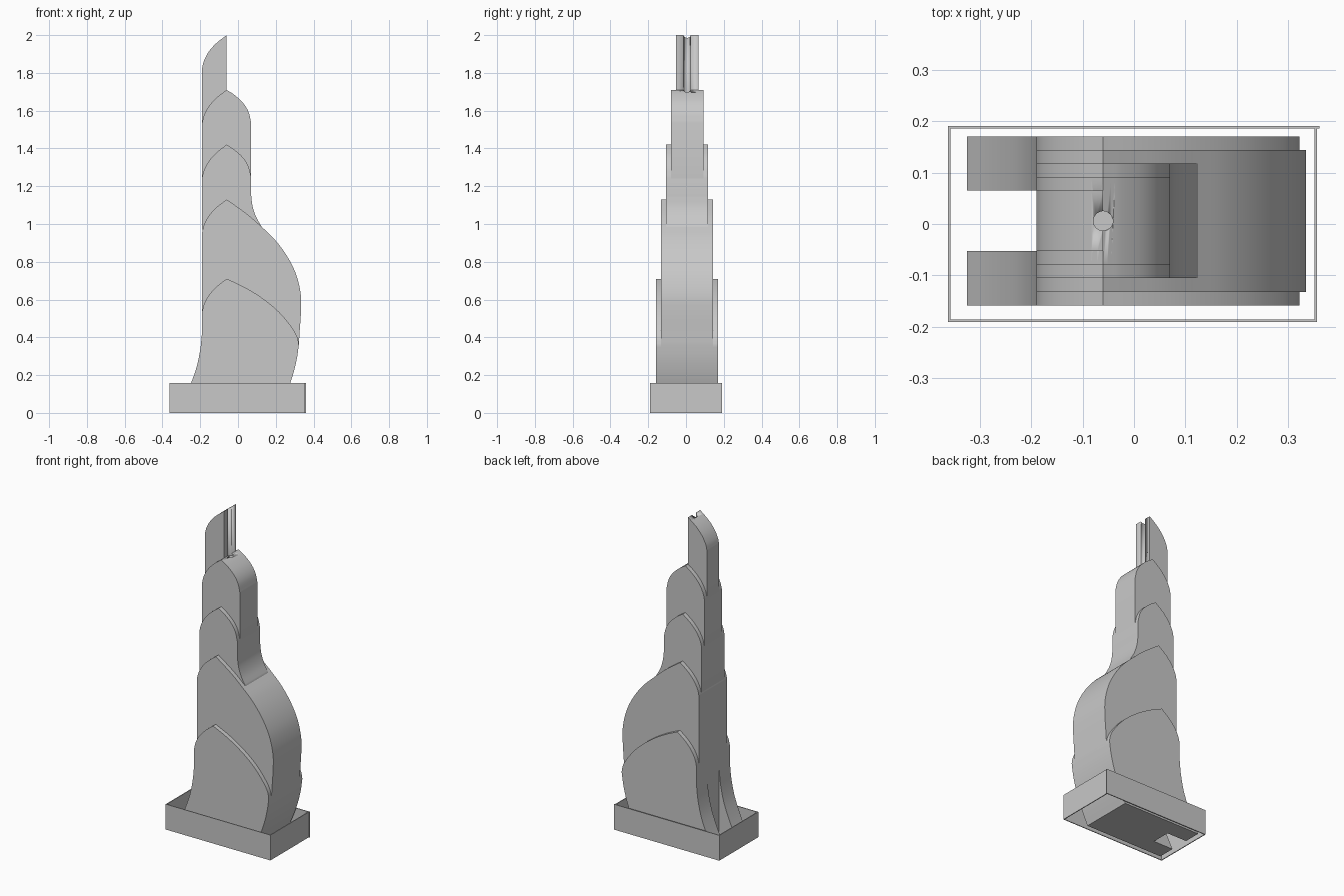
import bpy, bmesh, math
from mathutils import Vector

cube = bpy.data.objects.get("Cube")
if cube:
    bpy.data.objects.remove(cube, do_unlink=True)

stone = bpy.data.materials.new("plain grey")
stone.use_nodes = True
GREY = (0.58, 0.58, 0.58, 1)
stone.diffuse_color = GREY
stone.node_tree.nodes["Principled BSDF"].inputs["Base Color"].default_value = GREY

MID_Y = 0.006      # centre line of the tower
LEFT = -0.19       # straight side of the tower
RIDGE = -0.06      # x of every peak


def smooth(points, steps=5):
    """Catmull-Rom curve through a few points."""
    p = [Vector(q) for q in points]
    p = [2 * p[0] - p[1]] + p + [2 * p[-1] - p[-2]]
    out = []
    for a, b, c, d in zip(p, p[1:], p[2:], p[3:]):
        for i in range(steps):
            t = i / steps
            out.append(0.5 * (2 * b + (c - a) * t + (2 * a - 5 * b + 4 * c - d) * t * t
                              + (3 * b - a - 3 * c + d) * t ** 3))
    return out + [p[-2]]


def finish(name, bm, rounded=True):
    bmesh.ops.recalc_face_normals(bm, faces=bm.faces)
    mesh = bpy.data.meshes.new(name)
    bm.to_mesh(mesh)
    bm.free()
    mesh.materials.append(stone)
    obj = bpy.data.objects.new(name, mesh)
    bpy.context.collection.objects.link(obj)
    bpy.ops.object.select_all(action='DESELECT')
    obj.select_set(True)
    bpy.context.view_layer.objects.active = obj
    if rounded:
        bpy.ops.object.shade_smooth_by_angle(angle=math.radians(30))
    return obj


def extrude_profile(name, runs, y0, y1):
    """Join the runs into one x-z outline and extrude it along y."""
    outline = []
    for run in runs:
        for q in run:
            q = Vector(q)
            if not outline or (q - outline[-1]).length > 1e-5:
                outline.append(q)
    bm = bmesh.new()
    face = bm.faces.new([bm.verts.new((q.x, y0, q.y)) for q in outline])
    moved = bmesh.ops.extrude_face_region(bm, geom=[face], use_keep_orig=True)["geom"]
    bmesh.ops.translate(bm, vec=(0, y1 - y0, 0),
                        verts=[v for v in moved if isinstance(v, bmesh.types.BMVert)])
    return finish(name, bm)


def box(name, x0, x1, y0, y1, height):
    bm = bmesh.new()
    bmesh.ops.create_cube(bm, size=1)
    for v in bm.verts:
        v.co = ((x0 + x1) / 2 + v.co.x * (x1 - x0), (y0 + y1) / 2 + v.co.y * (y1 - y0),
                (v.co.z + 0.5) * height)
    return finish(name, bm, False)


def shoulder(top):
    """Rounded rise from the straight side up to the peak."""
    return smooth([(LEFT, top - 0.175), (-0.18, top - 0.135), (-0.155, top - 0.088),
                   (-0.115, top - 0.043), (RIDGE, top)])


def layer(name, half, top, bottom, right_runs):
    runs = [[(LEFT, bottom)], shoulder(top)] + right_runs
    return extrude_profile(name, runs, MID_Y - half, MID_Y + half)


# Curves shared between layers
crown = [(RIDGE, 0), (-0.02, -0.026), (0.025, -0.067), (0.055, -0.115), (0.07, -0.175)]
belly_foot = smooth([(0.322, 0.36), (0.312, 0.29), (0.296, 0.22), (0.275, 0.155),
                     (0.245, 0.08), (0.207, 0)])
belly = smooth([(RIDGE, 1.13), (0, 1.088), (0.06, 1.043), (0.125, 0.985), (0.185, 0.928),
                (0.24, 0.86), (0.285, 0.785), (0.315, 0.71), (0.333, 0.62), (0.333, 0.53),
                (0.327, 0.44), (0.322, 0.36)])
waist = smooth([(0.07, 1.15), (0.077, 1.095), (0.095, 1.04), (0.125, 0.985)])


def crown_at(top):
    return smooth([(x, top + z) for x, z in crown])


# Stepped tower layers, thin to thick
spire = layer("spire", 0.059, 2.0, 1.53, [[(RIDGE, 2.0), (RIDGE, 1.53)]])
upper = layer("upper_layer", 0.0855, 1.71, 1.24, [crown_at(1.71), [(0.07, 1.24)]])
layer("middle_layer", 0.1115, 1.42, 0.97, [crown_at(1.42), waist, [(0.125, 0.97)]])
layer("belly_layer", 0.138, 1.13, 0, [belly, belly_foot])

# Outer side slabs with flared feet, leaving a channel between them
flare = smooth([(-0.325, 0), (-0.285, 0.075), (-0.25, 0.155), (-0.22, 0.24),
                (-0.2, 0.335), (LEFT, 0.43)])
slope = smooth([(RIDGE, 0.71), (0.02, 0.673), (0.1, 0.627), (0.18, 0.568), (0.24, 0.51),
                (0.29, 0.445), (0.314, 0.4), (0.322, 0.36)])
for side, name in ((-1, "front_slab"), (1, "back_slab")):
    extrude_profile(name, [flare, shoulder(0.71), slope, belly_foot],
                    MID_Y + side * 0.059, MID_Y + side * 0.1645)

# Round groove down the flat face of the spire
bm = bmesh.new()
bmesh.ops.create_cone(bm, cap_ends=True, segments=32, radius1=0.019, radius2=0.019, depth=0.4)
bmesh.ops.translate(bm, verts=bm.verts, vec=(RIDGE, MID_Y, 1.895))
cutter = finish("groove_cutter", bm)
cutter.hide_render = True
for obj in (spire, upper):
    cut = obj.modifiers.new("groove", 'BOOLEAN')
    cut.operation = 'DIFFERENCE'
    cut.object = cutter
    bpy.context.view_layer.objects.active = obj
    bpy.ops.object.modifier_apply(modifier=cut.name)
bpy.data.objects.remove(cutter, do_unlink=True)

# Thin open frame around the foot
H, T = 0.157, 0.005
box("base_front_wall", -0.362, 0.356, -0.191, -0.191 + T, H)
box("base_back_wall", -0.362, 0.361, 0.191 - T, 0.191, H)
box("base_right_wall", -0.362, -0.362 + T, -0.191 + T, 0.191 - T, H)
box("base_left_wall", 0.356 - T, 0.356, -0.191 + T, 0.191 - T, H)
